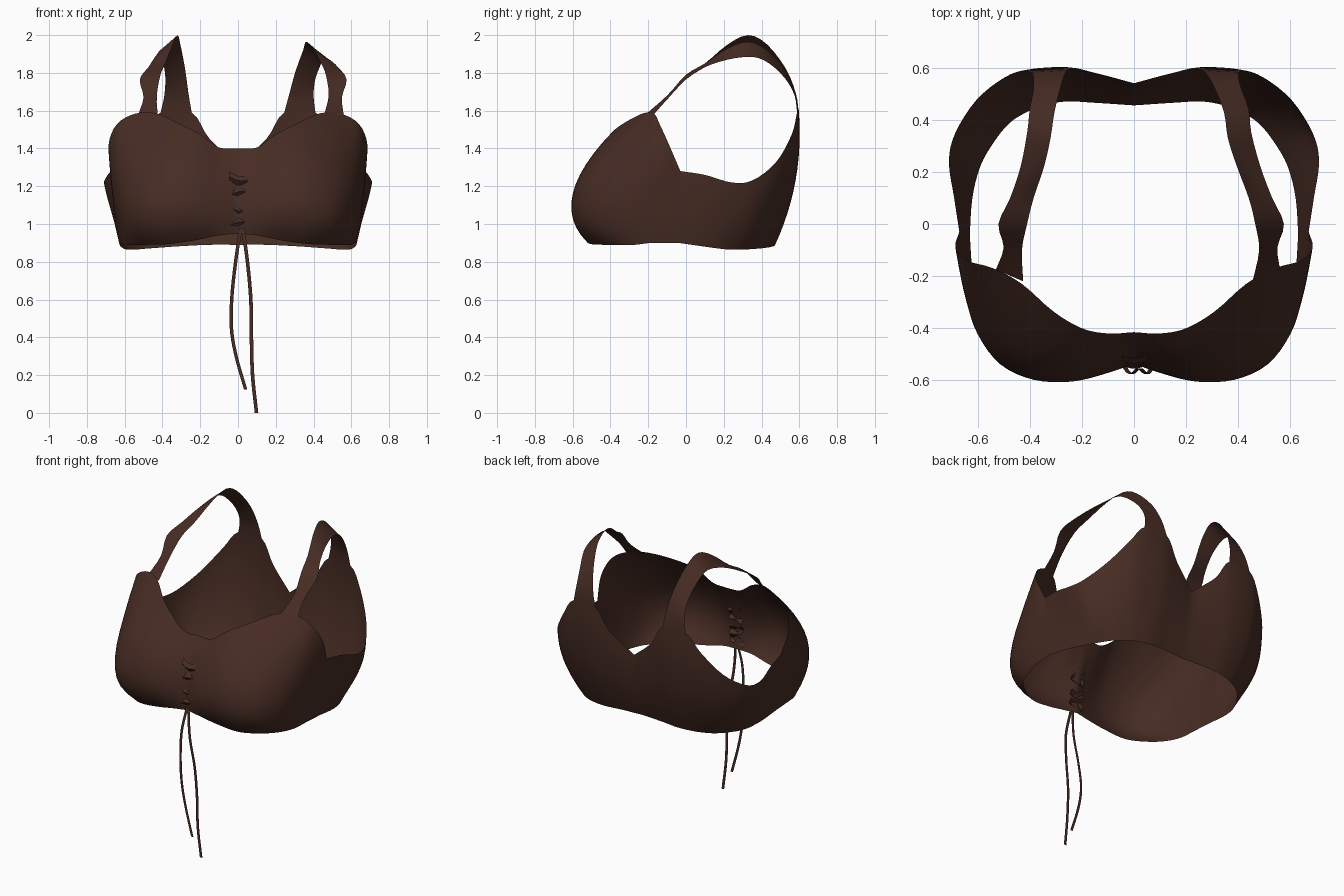
import bpy
from mathutils import Vector

if "Cube" in bpy.data.objects:
    bpy.data.objects.remove(bpy.data.objects["Cube"])

brown = bpy.data.materials.new("dark brown fabric")
brown.diffuse_color = (0.062, 0.025, 0.017, 1)
brown.use_nodes = True
brown.node_tree.nodes["Principled BSDF"].inputs["Base Color"].default_value = brown.diffuse_color


def smooth_path(pts, steps):
    """Catmull-Rom points through a list of vectors."""
    out = []
    for i in range(len(pts) - 1):
        b, c = pts[i], pts[i + 1]
        a = pts[i - 1] if i > 0 else b * 2 - c
        d = pts[i + 2] if i + 2 < len(pts) else c * 2 - b
        for k in range(steps):
            t = k / steps
            out.append(0.5 * (2 * b + (c - a) * t + (2 * a - 5 * b + 4 * c - d) * t * t
                              + (3 * b - a - 3 * c + d) * t ** 3))
    out.append(pts[-1].copy())
    return out


def loft(name, columns, mirror=False):
    """Cloth sheet through equal-length columns of points."""
    n = len(columns[0])
    verts = [p for col in columns for p in col]
    faces = [(i * n + j, (i + 1) * n + j, (i + 1) * n + j + 1, i * n + j + 1)
             for i in range(len(columns) - 1) for j in range(n - 1)]
    me = bpy.data.meshes.new(name)
    me.from_pydata(verts, [], faces)
    me.materials.append(brown)
    ob = bpy.data.objects.new(name, me)
    bpy.context.collection.objects.link(ob)
    if mirror:
        ob.modifiers.new("Mirror", 'MIRROR').merge_threshold = 0.002
    bpy.ops.object.select_all(action='DESELECT')
    ob.select_set(True)
    bpy.context.view_layer.objects.active = ob
    bpy.ops.object.shade_smooth_by_angle(angle=0.9)
    return ob


def panel(name, stations):
    """Each station holds a hem, middle and top edge point."""
    rails = [smooth_path([Vector(s[k]) for s in stations], 4) for k in range(3)]
    cols = []
    for lo, mid, hi in zip(*rails):
        col = []
        for k in range(13):
            t = k / 12
            col.append(lo * (2 * (t - 0.5) * (t - 1)) + mid * (4 * t * (1 - t))
                       + hi * (2 * t * (t - 0.5)))
        cols.append(col)
    return loft(name, cols, mirror=True)


# Front cup, from the centre to the bottom of the armhole
panel("front_cups", [
    ((0, -.53, .95), (0, -.52, 1.17), (0, -.415, 1.40)),
    ((.10, -.54, .94), (.10, -.56, 1.15), (.10, -.42, 1.405)),
    ((.22, -.53, .915), (.235, -.597, 1.16), (.20, -.40, 1.475)),
    ((.36, -.51, .895), (.38, -.587, 1.17), (.31, -.335, 1.53)),
    ((.48, -.44, .89), (.51, -.525, 1.17), (.43, -.23, 1.585)),
    ((.56, -.36, .89), (.60, -.41, 1.18), (.54, -.17, 1.585)),
    ((.60, -.27, .89), (.645, -.29, 1.18), (.64, -.14, 1.53)),
    ((.62, -.18, .90), (.66, -.18, 1.14), (.685, -.09, 1.42)),
    ((.63, -.04, .90), (.66, -.04, 1.09), (.67, -.03, 1.28)),
])

# Side wing and back, from the armhole to the back notch
panel("back_band", [
    ((.63, -.04, .90), (.66, -.04, 1.09), (.67, -.03, 1.28)),
    ((.62, .10, .88), (.665, .10, 1.06), (.69, .10, 1.26)),
    ((.59, .22, .865), (.665, .24, 1.05), (.71, .24, 1.22)),
    ((.54, .31, .865), (.64, .355, 1.05), (.685, .35, 1.23)),
    ((.48, .385, .87), (.565, .455, 1.09), (.605, .475, 1.325)),
    ((.41, .43, .875), (.47, .535, 1.17), (.50, .56, 1.475)),
    ((.345, .455, .88), (.39, .57, 1.23), (.41, .588, 1.59)),
    ((.26, .47, .885), (.27, .58, 1.23), (.245, .597, 1.59)),
    ((.15, .465, .89), (.16, .555, 1.17), (.15, .58, 1.45)),
    ((0, .455, .89), (0, .52, 1.10), (0, .54, 1.32)),
])

# Shoulder straps: inner and outer edge, the right one sits further out and lower
inner = [(.425, -.22, 1.575), (.43, -.10, 1.68), (.41, 0, 1.79), (.385, .10, 1.85), (.345, .22, 1.95),
         (.32, .33, 2.0), (.305, .43, 1.95), (.28, .53, 1.82), (.262, .582, 1.69), (.245, .597, 1.59)]
outer = [(.53, -.175, 1.575), (.50, -.09, 1.67), (.52, 0, 1.765), (.475, .10, 1.83), (.435, .22, 1.89),
         (.41, .35, 1.92), (.40, .44, 1.88), (.385, .525, 1.78), (.39, .575, 1.68), (.41, .588, 1.59)]
shift = [.03, .05, .055, .055, .05, .04, .04, .025, .01, 0]
drop = [0, 0, 0, 0, .02, .035, .03, .01, 0, 0]
for name, side in (("left_strap", -1), ("right_strap", 1)):
    edges = []
    for edge in (inner, outer):
        pts = [Vector((x * side, y, z)) if side < 0 else Vector((x + s, y, z - d))
               for (x, y, z), s, d in zip(edge, shift, drop)]
        edges.append(smooth_path(pts, 3))
    rows = [[a.lerp(b, k / 4) for a, b in zip(*edges)] for k in range(5)]
    loft(name, rows[::side])


def ribbon(name, pts, width):
    """Flat cord facing the front."""
    path = smooth_path([Vector(p) for p in pts], 5)
    half = Vector((width / 2, 0, 0))
    loft(name, [[p + half for p in path], [p - half for p in path]])


# Hanging drawstrings
ribbon("drawstring_short", [(.015, -.555, .98), (-.01, -.575, .82), (-.032, -.555, .62),
                            (-.035, -.535, .45), (-.01, -.53, .30), (.04, -.535, .125)], .018)
ribbon("drawstring_long", [(.025, -.555, .98), (.05, -.575, .80), (.068, -.55, .60),
                           (.071, -.53, .40), (.077, -.53, .20), (.098, -.525, .0)], .019)

# Gathered folds at the centre front
for i, z in enumerate((1.0, 1.08, 1.16, 1.24)):
    tilt = 0.01 * (-1) ** i
    y = -.545 + .02 * i / 3
    path = smooth_path([Vector((-.045, y, z - tilt)), Vector((0, y - .01, z + tilt)),
                        Vector((.05, y, z + tilt))], 4)
    offsets = [Vector((0, .02, -.025)), Vector((0, 0, 0)), Vector((0, .02, .025))]
    loft(f"gather_fold_{i + 1}", [[p + o for p in path] for o in reversed(offsets)])
